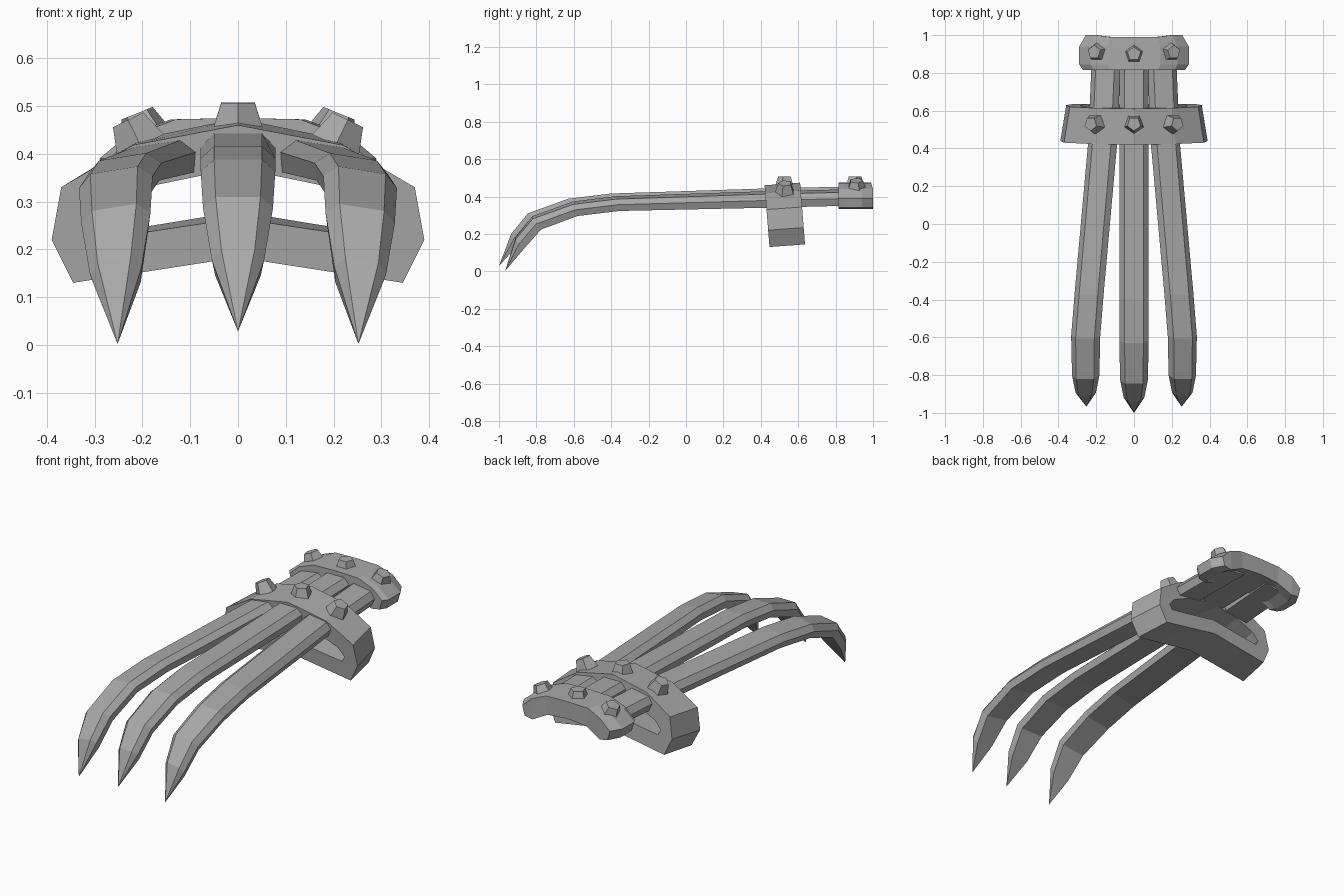
import bpy, bmesh, math
from mathutils import Matrix, Vector

cube = bpy.data.objects.get("Cube")
if cube:
    bpy.data.objects.remove(cube)

steel = bpy.data.materials.new("grey steel")
steel.use_nodes = True
COLOUR = (0.4, 0.4, 0.4, 1)
steel.diffuse_color = COLOUR
steel.node_tree.nodes["Principled BSDF"].inputs["Base Color"].default_value = COLOUR


def finish(name, bm):
    bmesh.ops.recalc_face_normals(bm, faces=bm.faces)
    mesh = bpy.data.meshes.new(name)
    bm.to_mesh(mesh)
    bm.free()
    mesh.materials.append(steel)
    obj = bpy.data.objects.new(name, mesh)
    bpy.context.collection.objects.link(obj)
    return obj


def bridge(bm, a, b):
    n = len(a)
    for i in range(n):
        j = (i + 1) % n
        bm.faces.new((a[i], a[j], b[j], b[i]))


# Blades: six-sided sections lofted along a curve to a point
# station: top y, top z, bottom y, bottom z, width factor
STATIONS = [
    (0.95, 0.455, 0.95, 0.385, 1),
    (0.43, 0.443, 0.43, 0.372, 1),
    (-0.40, 0.416, -0.38, 0.355, 1),
    (-0.63, 0.388, -0.605, 0.328, 1),
    (-0.845, 0.31, -0.80, 0.255, 0.94),
    (-0.935, 0.20, -0.895, 0.145, 0.7),
]


def blade(name, side):
    bm = bmesh.new()
    rings = []
    drop = 0.022 * abs(side)
    roll = Matrix.Rotation(math.radians(9) * side, 3, 'Y')

    def centre_x(y):
        return side * (0.255 - 0.09 * min(1.25, max(0, (y + 0.6) / 1.03)))

    for yt, zt, yb, zb, w in STATIONS:
        top, low = Vector((0, yt, zt)), Vector((0, yb, zb))
        mid = top.lerp(low, 0.42)
        axis = (top + low) / 2
        pts = [(top, -0.05), (top, 0.05), (mid, 0.078),
               (low, 0.068), (low, -0.068), (mid, -0.078)]
        ring = []
        for p, x in pts:
            q = roll @ (p - axis + Vector((x * w, 0, 0))) + axis
            q += Vector((centre_x(axis.y), 0.025 * abs(side) * (axis.y < 0), -drop))
            ring.append(bm.verts.new(q))
        rings.append(ring)
    for a, b in zip(rings, rings[1:]):
        bridge(bm, a, b)
    bm.faces.new(rings[0])
    tip = bm.verts.new((side * 0.252, -1 + 0.033 * abs(side), 0.028 - 0.026 * abs(side)))
    last = rings[-1]
    for i in range(6):
        bm.faces.new((last[i], last[(i + 1) % 6], tip))
    return finish(name, bm)


blade("middle_blade", 0)
blade("left_blade", 1)
blade("right_blade", -1)


def mirrored(half):
    # Half profile starts and ends on the centre line
    return half + [(-x, z) for x, z in reversed(half[1:-1])]


# Knuckle guard: closed ring, narrower and higher at the back
outer = mirrored([(0, 0.46), (0.22, 0.418), (0.37, 0.33), (0.39, 0.22),
                  (0.345, 0.13), (0.2, 0.152), (0, 0.183)])
inner = mirrored([(0, 0.37), (0.17, 0.335), (0.28, 0.29), (0.315, 0.25),
                  (0.3, 0.222), (0.2, 0.235), (0, 0.265)])
bm = bmesh.new()
loops = []
for y, scale, lift in ((0.42, 1, 0), (0.61, 0.92, 0.014)):
    for profile in (outer, inner):
        loops.append([bm.verts.new((x * scale, y + 0.08 * (0.46 - z), z + lift))
                      for x, z in profile])
front_out, front_in, back_out, back_in = loops
bridge(bm, front_out, front_in)
bridge(bm, back_out, back_in)
bridge(bm, front_out, back_out)
bridge(bm, front_in, back_in)
finish("knuckle_guard", bm)

# Wrist band: arched slab with turned-down, chamfered ends
band = mirrored([(0, 0.475), (0.14, 0.472), (0.23, 0.44), (0.29, 0.39), (0.275, 0.34),
                 (0.225, 0.332), (0.13, 0.375), (0, 0.385)])
bm = bmesh.new()
loops = []
for y, scale in ((0.815, 0.93), (0.845, 1), (0.94, 1), (0.99, 0.88)):
    loops.append([bm.verts.new((x * scale, y + (0.01 if y > 0.98 and abs(x) > 0.2 else 0), z))
                  for x, z in band])
for a, b in zip(loops, loops[1:]):
    bridge(bm, a, b)
# End walls split into strips so the arch stays clean
n = len(band)
for loop in (loops[0], loops[-1]):
    half = n // 2
    for i in range(half):
        quad = [loop[i], loop[i + 1], loop[(half * 2 - 1 - i) % n], loop[(-i) % n]]
        if i == 0:
            continue
    for s in (1, -1):
        path = [loop[(s * i) % n] for i in range(half + 1)]
        bm.faces.new((path[0], path[1], path[6], path[7]))
        bm.faces.new((path[1], path[2], path[5], path[6]))
        bm.faces.new((path[2], path[3], path[4], path[5]))
finish("wrist_band", bm)


# Studs: tapered pentagons tilted to follow the bands
def stud(name, x, y, z, tilt, spin):
    bm = bmesh.new()
    bmesh.ops.create_cone(bm, cap_ends=True, segments=5, radius1=0.057,
                          radius2=0.037, depth=0.06)
    place = (Matrix.Translation((x, y, z)) @ Matrix.Rotation(math.radians(tilt), 4, 'Y')
             @ Matrix.Rotation(math.radians(spin), 4, 'Z'))
    bm.transform(place)
    finish(name, bm)


for side, label in ((-1, "right"), (0, "middle"), (1, "left")):
    off = abs(side)
    stud(label + "_guard_stud", 0.217 * side, 0.53, 0.476 - 0.032 * off, 26 * side, 180)
    stud(label + "_wrist_stud", 0.2 * side, 0.9 + 0.01 * off, 0.477 - 0.02 * off, 22 * side, 0)
